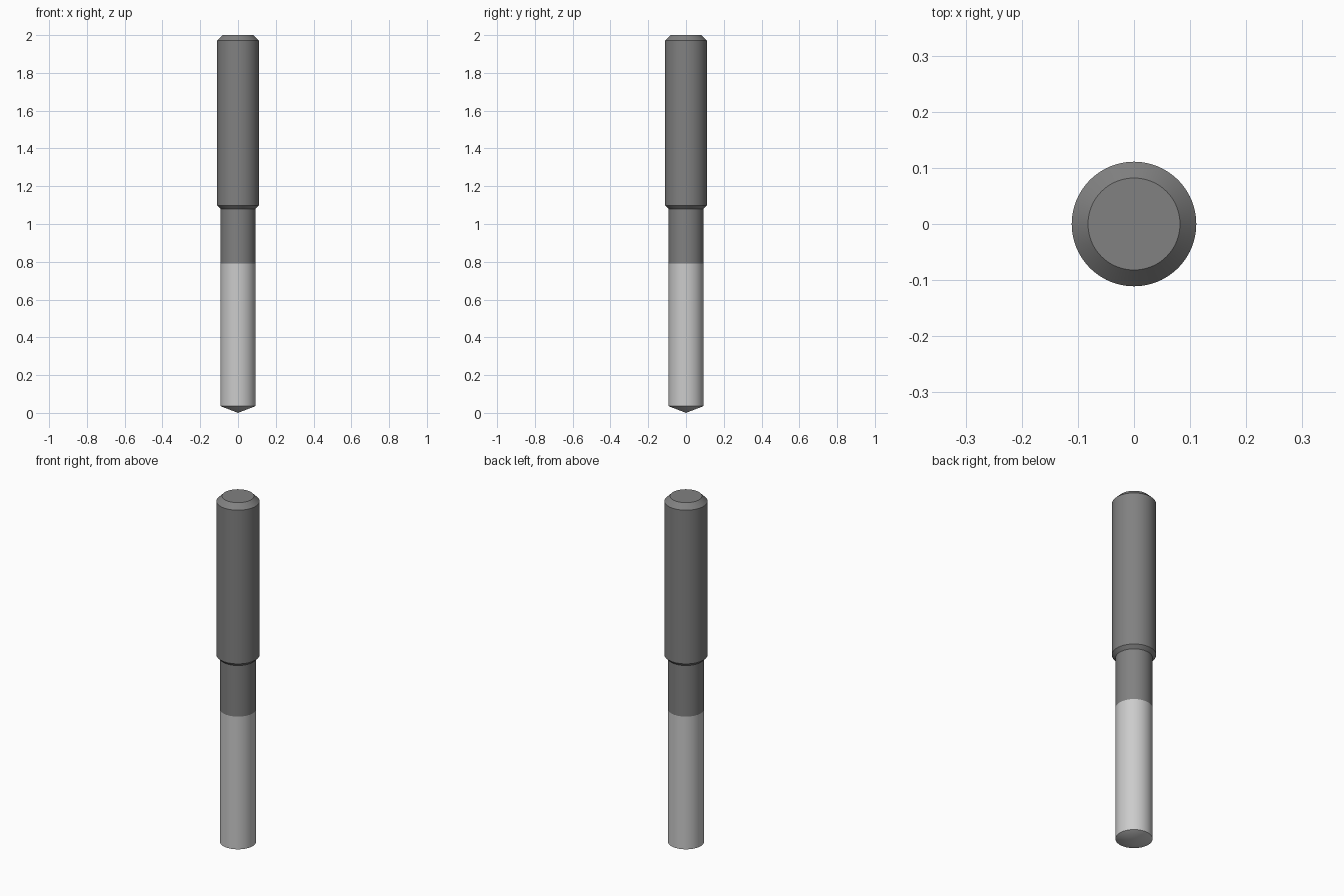
import bpy, bmesh, math

if "Cube" in bpy.data.objects:
    bpy.data.objects.remove(bpy.data.objects["Cube"])

SIDES = 96


def material(name, grey):
    mat = bpy.data.materials.new(name)
    mat.diffuse_color = (grey, grey, grey, 1)
    mat.use_nodes = True
    mat.node_tree.nodes["Principled BSDF"].inputs["Base Color"].default_value = mat.diffuse_color
    return mat


def lathe(name, profile, mat):
    """Spin an (r, z) profile, from axis to axis, into a closed solid."""
    bm = bmesh.new()
    verts = [bm.verts.new((r, 0, z)) for r, z in profile]
    edges = [bm.edges.new(pair) for pair in zip(verts, verts[1:])]
    bmesh.ops.spin(bm, geom=verts + edges, cent=(0, 0, 0), axis=(0, 0, 1),
                   angle=math.tau, steps=SIDES, use_duplicate=False)
    bmesh.ops.remove_doubles(bm, verts=bm.verts, dist=1e-5)
    bmesh.ops.recalc_face_normals(bm, faces=bm.faces)
    mesh = bpy.data.meshes.new(name)
    bm.to_mesh(mesh)
    bm.free()
    mesh.materials.append(mat)
    obj = bpy.data.objects.new(name, mesh)
    bpy.context.collection.objects.link(obj)
    bpy.ops.object.select_all(action='DESELECT')
    bpy.context.view_layer.objects.active = obj
    obj.select_set(True)
    bpy.ops.object.shade_smooth_by_angle(angle=math.radians(15))
    return obj


R_SHANK, R_CUT = 0.111, 0.093
Z_SPLIT = 0.79

# Thick shank with chamfered ends, stepping down to the neck
lathe("shank", [(0, Z_SPLIT), (R_CUT, Z_SPLIT), (R_CUT, 1.08),
                (R_SHANK, 1.098), (R_SHANK, 1.971), (0.082, 2), (0, 2)],
      material("dark_steel", 0.22))

# Cutting length with a conical point
lathe("cutting_end", [(0, 0), (R_CUT, 0.036), (R_CUT, Z_SPLIT), (0, Z_SPLIT)],
      material("bright_steel", 0.6))
